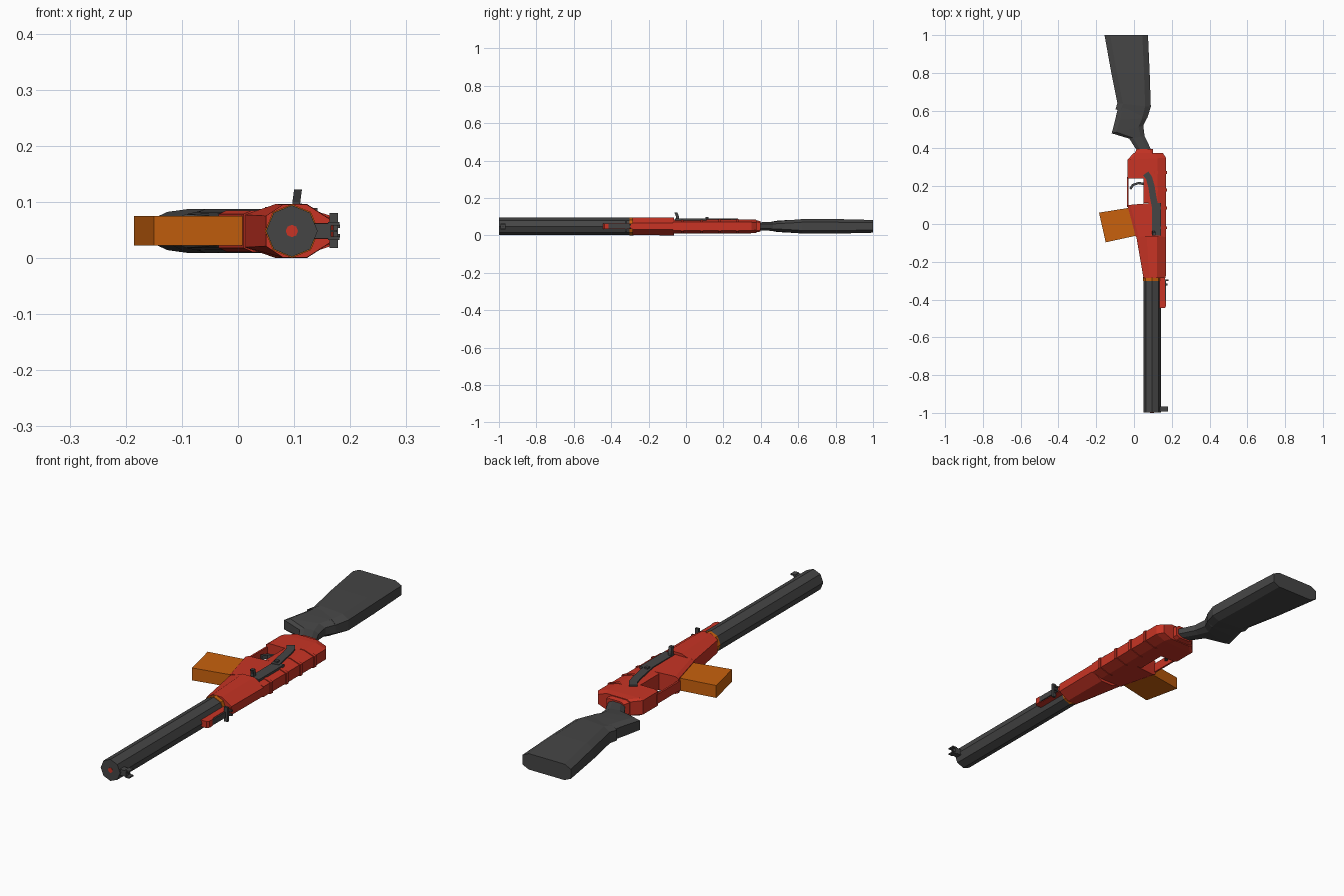
import bpy, bmesh, math
from mathutils import Vector, Matrix

ZC = 0.048   # mid-plane of the rifle, which lies on its side


def mat(name, rgb):
    m = bpy.data.materials.new(name)
    m.diffuse_color = (*rgb, 1)
    return m


RED = mat("red", (0.58, 0.034, 0.018))
ORANGE = mat("orange", (0.58, 0.12, 0.004))
DARK = mat("dark grey", (0.06, 0.06, 0.06))


def finish(name, bm, m):
    bmesh.ops.recalc_face_normals(bm, faces=bm.faces)
    me = bpy.data.meshes.new(name)
    bm.to_mesh(me)
    bm.free()
    me.materials.append(m)
    ob = bpy.data.objects.new(name, me)
    bpy.context.collection.objects.link(ob)
    return ob


def skin(name, rings, m):
    """Join closed rings of points into a capped solid."""
    bm = bmesh.new()
    rs = [[bm.verts.new(p) for p in r] for r in rings]
    n = len(rs[0])
    for a, b in zip(rs, rs[1:]):
        for i in range(n):
            j = (i + 1) % n
            bm.faces.new((a[i], a[j], b[j], b[i]))
    bm.faces.new(rs[0])
    bm.faces.new(rs[-1])
    return finish(name, bm, m)


def loft(name, stations, m):
    """Station: low x, its y, high x, its y, half thickness,
    low chamfer and edge half, high chamfer and edge half."""
    rings = []
    for xl, yl, xr, yr, h, cl, hl, cr, hr in stations:
        half = [(xl, hl), (xl + cl, h), (xr - cr, h), (xr, hr)]
        outline = half + [(x, -z) for x, z in reversed(half)]
        rings.append([(x, yl + (yr - yl) * (x - xl) / (xr - xl), ZC + z) for x, z in outline])
    return skin(name, rings, m)


def prism(name, pts, z0, z1, m):
    return skin(name, [[(x, y, z) for x, y in pts] for z in (z0, z1)], m)


def box(name, x0, x1, y0, y1, z0, z1, m):
    return prism(name, [(x0, y0), (x1, y0), (x1, y1), (x0, y1)], z0, z1, m)


def strip(name, path, width, z0, z1, m):
    """Flat bar of even width following a path."""
    left, right = [], []
    for i, p in enumerate(path):
        d = (Vector(path[min(i + 1, len(path) - 1)]) - Vector(path[max(i - 1, 0)])).normalized()
        n = Vector((-d.y, d.x)) * width / 2
        left.append(tuple(Vector(p) + n))
        right.append(tuple(Vector(p) - n))
    return prism(name, left + right[::-1], z0, z1, m)


def octagon(name, r, y0, y1, m):
    rings = [[(0.096 + r * math.cos(a * math.pi / 4), y, ZC + r * math.sin(a * math.pi / 4))
              for a in range(8)] for y in (y0, y1)]
    return skin(name, rings, m)


# barrel, muzzle bore and collar
octagon("barrel", 0.046, -0.999, -0.27, DARK)
octagon("muzzle_bore", 0.011, -1.0, -0.99, RED)
octagon("barrel_collar", 0.048, -0.302, -0.28, ORANGE)

# front handguard, tapering to the barrel
loft("handguard", [
    (0.05, -0.285, 0.168, -0.285, 0.047, 0.03, 0.027, 0.045, 0.018),
    (0.012, -0.065, 0.17, -0.065, 0.048, 0.055, 0.029, 0.047, 0.018)], RED)

# receiver: three overlapping sections leaving the trigger opening
edge = (0.037, 0.015, 0.03, 0.045, 0.022)
loft("receiver_front", [
    (0.01, -0.07, 0.17, -0.07, *edge),
    (-0.035, 0.10, 0.17, 0.118, *edge)], RED)
loft("receiver_middle", [
    (0.05, 0.11, 0.17, 0.11, 0.037, 0.01, 0.034, 0.045, 0.022),
    (0.05, 0.245, 0.17, 0.245, 0.037, 0.01, 0.034, 0.045, 0.022)], RED)
loft("receiver_rear", [
    (-0.035, 0.24, 0.17, 0.24, *edge),
    (-0.035, 0.34, 0.17, 0.35, *edge),
    (0.0, 0.377, 0.152, 0.377, 0.035, 0.015, 0.028, 0.04, 0.02)], RED)
loft("receiver_cap", [
    (0.0, 0.37, 0.102, 0.37, 0.033, 0.015, 0.026, 0.015, 0.026),
    (0.015, 0.397, 0.1, 0.397, 0.028, 0.015, 0.02, 0.015, 0.02)], RED)

# raised bands over the receiver
for i, y in enumerate((-0.02, 0.085, 0.18, 0.273)):
    loft(f"receiver_band_{i + 1}", [
        (0.105, y + d, 0.175, y + d, 0.039, 0.005, 0.036, 0.047, 0.024) for d in (-0.007, 0.007)], RED)

# trigger and guard
box("trigger_guard", -0.037, -0.029, 0.09, 0.25, 0.028, 0.068, RED)
strip("trigger", [(-0.02, 0.185), (-0.005, 0.207), (0.025, 0.217), (0.06, 0.21)], 0.013, 0.04, 0.056, DARK)

# magazine
prism("magazine", [(-0.185, 0.06), (-0.15, -0.097), (0.02, -0.06), (0.03, 0.07), (-0.03, 0.085)],
      0.022, 0.075, ORANGE)

# bolt cover, bolt handle and selector lever on the upper side
box("bolt_cover", 0.096, 0.142, -0.06, 0.11, 0.07, 0.089, DARK)
skin("bolt_handle", [[(x + sx * 0.007, y + sy * 0.008, z) for sx, sy in
                      ((-1, -1), (1, -1), (1, 1), (-1, 1))]
                     for x, y, z in ((0.103, -0.045, 0.085), (0.104, -0.045, 0.1), (0.107, -0.054, 0.122))], DARK)
strip("selector_lever", [(0.062, 0.268), (0.08, 0.243), (0.092, 0.2), (0.1, 0.15), (0.112, 0.09)],
      0.034, 0.08, 0.091, DARK)
box("selector_pin", 0.098, 0.114, 0.103, 0.119, 0.085, 0.097, DARK)

# rear sight on the barrel
prism("rear_sight_base", [(0.13, -0.445), (0.163, -0.445), (0.17, -0.435), (0.17, -0.415),
                          (0.164, -0.4), (0.164, -0.28), (0.13, -0.28)], 0.034, 0.062, RED)
box("rear_sight_leaf", 0.16, 0.17, -0.415, -0.3, 0.036, 0.06, DARK)
box("rear_sight_bar", 0.163, 0.178, -0.326, -0.316, 0.018, 0.08, DARK)
for i, z in enumerate((0.036, 0.053)):
    box(f"rear_sight_notch_{i + 1}", 0.165, 0.182, -0.303, -0.295, z, z + 0.007, DARK)

# front sight with two ears and a post
box("front_sight_base", 0.13, 0.166, -0.993, -0.965, 0.035, 0.061, DARK)
for i, z in enumerate((0.032, 0.058)):
    box(f"front_sight_ear_{i + 1}", 0.16, 0.181, -0.993, -0.965, z, z + 0.006, DARK)
box("front_sight_post", 0.16, 0.176, -0.982, -0.976, 0.046, 0.05, DARK)

# pistol grip and shoulder stock
loft("grip", [
    (0.018, 0.385, 0.095, 0.385, 0.021, 0.02, 0.012, 0.02, 0.012),
    (-0.025, 0.452, 0.056, 0.465, 0.024, 0.02, 0.013, 0.02, 0.013),
    (-0.118, 0.48, 0.049, 0.52, 0.03, 0.025, 0.02, 0.025, 0.016),
    (-0.1, 0.55, 0.068, 0.56, 0.034, 0.025, 0.022, 0.025, 0.018),
    (-0.086, 0.61, 0.07, 0.63, 0.036, 0.025, 0.022, 0.025, 0.02)], DARK)
loft("stock", [
    (-0.098, 0.607, 0.07, 0.56, 0.034, 0.025, 0.022, 0.025, 0.018),
    (-0.088, 0.64, 0.089, 0.62, 0.039, 0.03, 0.024, 0.03, 0.022),
    (-0.12, 0.8, 0.083, 0.8, 0.039, 0.03, 0.024, 0.03, 0.022),
    (-0.156, 1.0, 0.074, 1.0, 0.034, 0.03, 0.02, 0.03, 0.02)], DARK)
